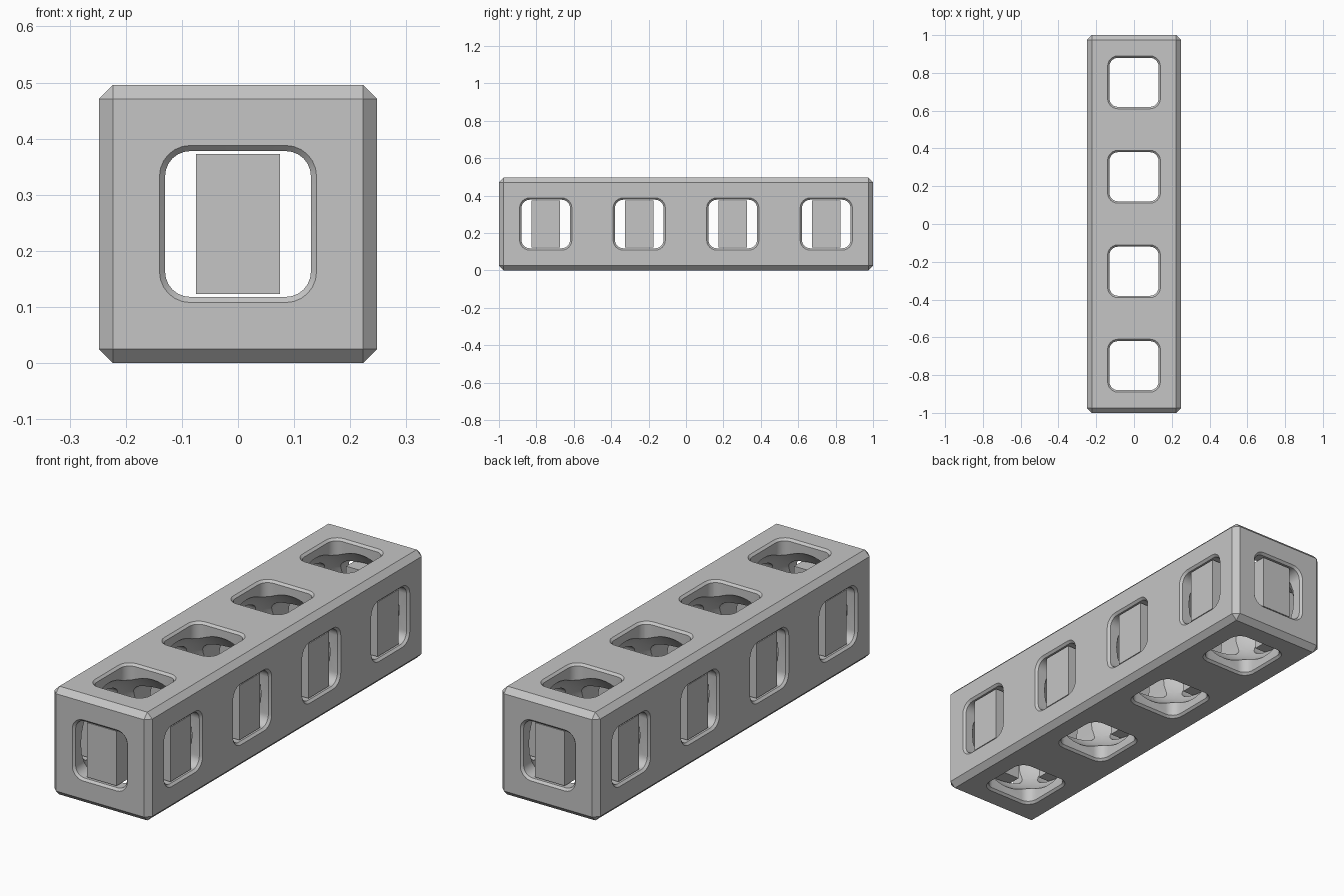
import bpy, bmesh, math
from mathutils import Vector, Matrix

if "Cube" in bpy.data.objects:
    bpy.data.objects.remove(bpy.data.objects["Cube"])

H = 0.248            # half width of the beam
MID = Vector((0, 0, H))
CELLS = [-0.75, -0.25, 0.25, 0.75]

grey = bpy.data.materials.new("light_grey")
grey.diffuse_color = (0.56, 0.56, 0.56, 1)
grey.use_nodes = True
grey.node_tree.nodes["Principled BSDF"].inputs["Base Color"].default_value = grey.diffuse_color


def make_object(name, bm):
    bmesh.ops.recalc_face_normals(bm, faces=bm.faces)
    mesh = bpy.data.meshes.new(name)
    bm.to_mesh(mesh)
    bm.free()
    mesh.materials.append(grey)
    ob = bpy.data.objects.new(name, mesh)
    bpy.context.collection.objects.link(ob)
    return ob


def box(name, centre, size, bevel=0):
    bm = bmesh.new()
    bmesh.ops.create_cube(bm, size=1)
    bmesh.ops.scale(bm, vec=size, verts=bm.verts)
    bmesh.ops.translate(bm, vec=centre, verts=bm.verts)
    if bevel:
        bmesh.ops.bevel(bm, geom=bm.edges[:], offset=bevel, segments=1,
                        affect='EDGES', profile=0.5)
    return make_object(name, bm)


def rounded_square(half, radius, steps=6):
    pts = []
    for q, (sx, sy) in enumerate([(1, 1), (-1, 1), (-1, -1), (1, -1)]):
        for i in range(steps + 1):
            a = math.pi / 2 * (q + i / steps)
            pts.append((sx * (half - radius) + radius * math.cos(a),
                        sy * (half - radius) + radius * math.sin(a)))
    return pts


def window_cutter(length, rot, centre):
    """Rounded square prism, flared at both ends for the window chamfer."""
    bm = bmesh.new()
    rings = []
    for off, half, rad in [(-length - 0.01, 0.15, 0.065), (-length + 0.01, 0.13, 0.045),
                           (length - 0.01, 0.13, 0.045), (length + 0.01, 0.15, 0.065)]:
        rings.append([bm.verts.new((x, y, off)) for x, y in rounded_square(half, rad)])
    n = len(rings[0])
    for a, b in zip(rings, rings[1:]):
        for i in range(n):
            bm.faces.new((a[i], a[(i + 1) % n], b[(i + 1) % n], b[i]))
    bm.faces.new(rings[0])
    bm.faces.new(rings[-1])
    bm.transform(Matrix.Translation(centre) @ rot)
    return make_object("window_cutter", bm)


def sphere_cutter(centre, radius):
    bm = bmesh.new()
    bmesh.ops.create_uvsphere(bm, u_segments=32, v_segments=16, radius=radius)
    bmesh.ops.translate(bm, vec=centre, verts=bm.verts)
    return make_object("chamber_cutter", bm)


# Beam with chamfered edges
beam = box("beam", MID, (2 * H, 2, 2 * H), bevel=0.025)

# Round chambers, side and top windows, and the lengthwise tunnel
along_x = Matrix.Rotation(math.pi / 2, 4, 'Y')
along_y = Matrix.Rotation(math.pi / 2, 4, 'X')
cutters = []
for y in CELLS:
    c = MID + Vector((0, y, 0))
    cutters += [sphere_cutter(c, 0.24),
                window_cutter(H, along_x, c),
                window_cutter(H, Matrix.Identity(4), c)]
cutters.append(window_cutter(1, along_y, MID))

bpy.context.view_layer.objects.active = beam
for cutter in cutters:
    mod = beam.modifiers.new("cut", 'BOOLEAN')
    mod.operation = 'DIFFERENCE'
    mod.solver = 'EXACT'
    mod.object = cutter
    bpy.ops.object.modifier_apply(modifier=mod.name)
    bpy.data.objects.remove(cutter)

bpy.ops.object.select_all(action='DESELECT')
beam.select_set(True)
bpy.ops.object.shade_smooth_by_angle(angle=math.radians(30))

# Blocks standing in the side windows
for y in CELLS:
    for side in (-1, 1):
        box("side_block", MID + Vector((side * 0.187, y, 0)), (0.096, 0.15, 0.25))

# Blocks standing in the end windows
for end in (-1, 1):
    box("end_block", MID + Vector((0, end * 0.938, 0)), (0.15, 0.096, 0.25))
